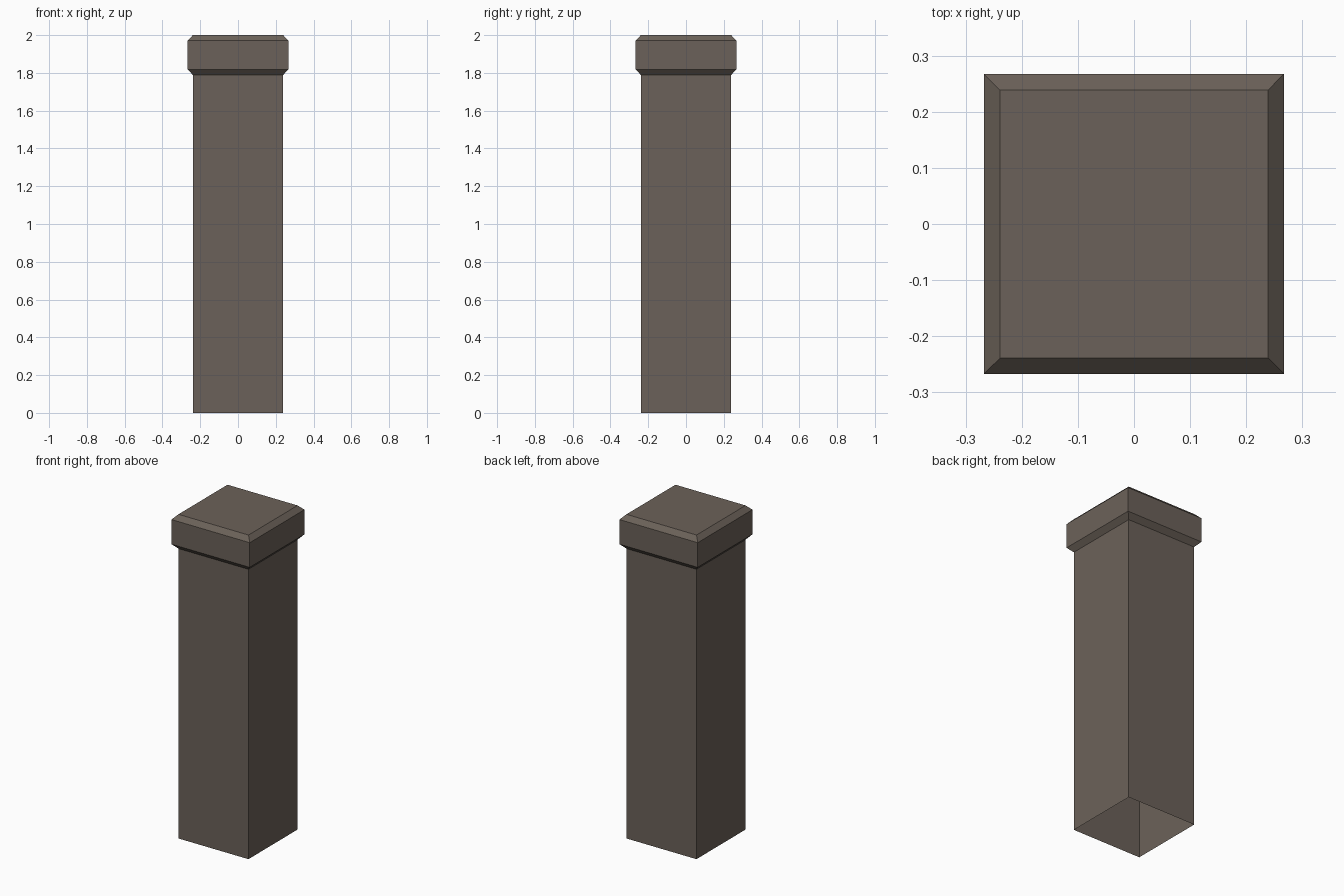
import bpy, bmesh

if "Cube" in bpy.data.objects:
    bpy.data.objects.remove(bpy.data.objects["Cube"])

stone = bpy.data.materials.new("grey_brown_stone")
stone.diffuse_color = (0.148, 0.121, 0.10, 1)
stone.use_nodes = True
stone.node_tree.nodes["Principled BSDF"].inputs["Base Color"].default_value = stone.diffuse_color


def square_shell(name, profile, cap_top):
    """Stack square rings given as (half width, height); the bottom stays open."""
    bm = bmesh.new()
    rings = [[bm.verts.new((sx * w, sy * w, z))
              for sx, sy in ((-1, -1), (1, -1), (1, 1), (-1, 1))]
             for w, z in profile]
    for low, high in zip(rings, rings[1:]):
        for i in range(4):
            j = (i + 1) % 4
            bm.faces.new((low[i], low[j], high[j], high[i]))
    if cap_top:
        bm.faces.new(rings[-1])
    mesh = bpy.data.meshes.new(name)
    bm.to_mesh(mesh)
    bm.free()
    mesh.materials.append(stone)
    obj = bpy.data.objects.new(name, mesh)
    bpy.context.collection.objects.link(obj)
    return obj


# Hollow square shaft, open underneath
square_shell("post_shaft", [(0.238, 0), (0.238, 1.788)], False)

# Wider cap with chamfered lower and upper edges
square_shell("post_cap", [(0.238, 1.788), (0.267, 1.819), (0.267, 1.971), (0.239, 2.0)], True)
